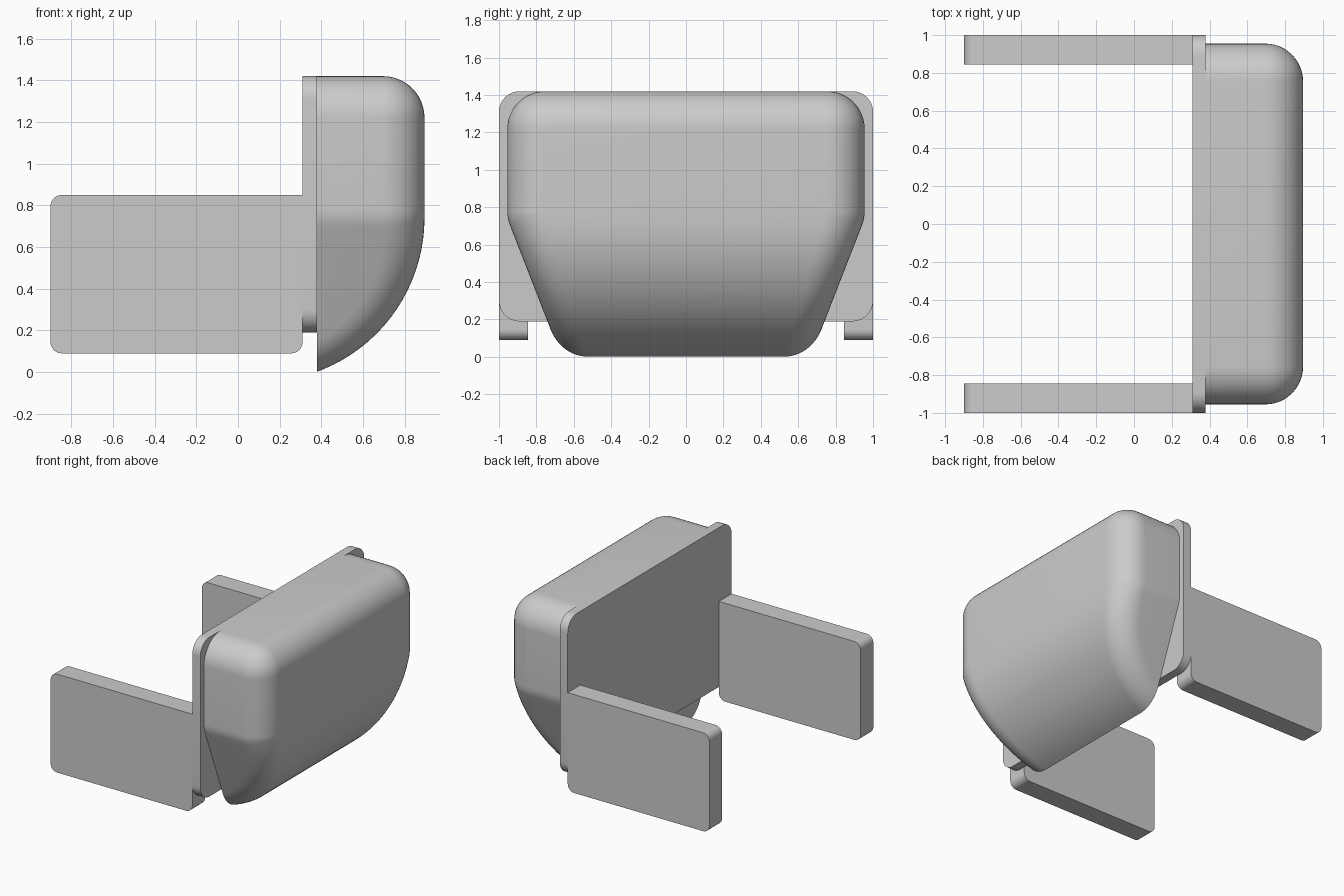
import bpy, bmesh
from math import radians, sin, cos, tan
from mathutils import Vector

if "Cube" in bpy.data.objects:
    bpy.data.objects.remove(bpy.data.objects["Cube"], do_unlink=True)

GREY = (0.6, 0.6, 0.6, 1)
grey = bpy.data.materials.new("plain_grey")
grey.use_nodes = True
grey.diffuse_color = GREY
grey.node_tree.nodes["Principled BSDF"].inputs["Base Color"].default_value = GREY


def finish(name, bm):
    """Turn a bmesh into a smooth object with sharp edges kept."""
    bmesh.ops.recalc_face_normals(bm, faces=bm.faces)
    mesh = bpy.data.meshes.new(name)
    bm.to_mesh(mesh)
    bm.free()
    mesh.materials.append(grey)
    mesh.shade_smooth()
    mesh.set_sharp_from_angle(angle=radians(30))
    obj = bpy.data.objects.new(name, mesh)
    bpy.context.collection.objects.link(obj)
    return obj


def rounded_slab(name, low, high, axis, radius, keep_square=lambda p: False):
    """Box whose edges along one axis are rounded, except those kept square."""
    low, high = Vector(low), Vector(high)
    bm = bmesh.new()
    bmesh.ops.create_cube(bm, size=1)
    for v in bm.verts:
        v.co = (low + high) / 2 + v.co * (high - low)
    edges = []
    for e in bm.edges:
        a, b = (v.co for v in e.verts)
        if abs((a - b)[axis]) > 0.01 and not keep_square((a + b) / 2):
            edges.append(e)
    bmesh.ops.bevel(bm, geom=edges, offset=radius, segments=10,
                    profile=0.5, affect='EDGES')
    return finish(name, bm)


# Mounting plate behind the pod
BACK, FRONT = 0.31, 0.378
rounded_slab("mounting_plate", (BACK, -1, 0.19), (FRONT, 1, 1.42), 0, 0.11)

# Two side arms, square where their top edge meets the plate
for side, inner, outer in (("right", -1, -0.845), ("left", 0.845, 1)):
    rounded_slab(side + "_arm", (-0.9, inner, 0.09), (BACK, outer, 0.85), 1, 0.055,
                 lambda p: p.x > 0 and p.z > 0.5)

# Pod: a fillet swept along the inset edge of the body, mirrored in y
R = 0.2                      # fillet radius
X, Y, TOP = 0.695, 0.755, 1.22   # inset depth, half width and top
KINK, ARC_Z = 0.777, 0.74    # where the sides and the belly begin to taper
BELLY = 0.5865               # inset belly radius
SLANT = radians(21.3)
STEPS = 12


def side_normal(a):
    return Vector((0, cos(a), -sin(a)))


def front_normal(a):
    return Vector((cos(a), 0, sin(a)))


def half_width(z):
    return Y - max(0, KINK - z) * tan(SLANT)


# Each station holds a point on the inset edge, the front and the side normal
stations = [(Vector((0, Y, TOP)), front_normal(radians(90)), side_normal(0))]
for i in range(STEPS + 1):
    stations.append((Vector((X, Y, TOP)),
                     front_normal(radians(90) * (1 - i / STEPS)), side_normal(0)))
for i in range(5):
    stations.append((Vector((X, Y, KINK)), front_normal(0), side_normal(SLANT * i / 4)))
for i in range(2 * STEPS + 1):
    n = front_normal(-radians(90) * i / (2 * STEPS))
    p = Vector((X - BELLY, 0, ARC_Z)) + n * BELLY
    p.y = half_width(p.z)
    stations.append((p, n, side_normal(SLANT)))

bm = bmesh.new()
rows = []
for p, front, side in stations:
    half = [p + R * front.slerp(side, i / STEPS) if hasattr(front, "slerp") and i not in (0, STEPS)
            else p + R * (front if i == 0 else side) for i in range(STEPS + 1)]
    half.append(Vector((0, half[-1].y, half[-1].z)))
    mirrored = [Vector((c.x, -c.y, c.z)) for c in reversed(half)]
    rows.append([bm.verts.new(c) for c in mirrored + half])
for a, b in zip(rows, rows[1:]):
    for i in range(len(a) - 1):
        bm.faces.new((a[i], a[i + 1], b[i + 1], b[i]))
bmesh.ops.remove_doubles(bm, verts=bm.verts, dist=1e-5)
bmesh.ops.dissolve_degenerate(bm, edges=bm.edges, dist=1e-5)

# Trim the pod flat at the plate and close its back
bmesh.ops.bisect_plane(bm, geom=bm.verts[:] + bm.edges[:] + bm.faces[:], dist=1e-6,
                       plane_co=(FRONT, 0, 0), plane_no=(1, 0, 0), clear_inner=True)
bmesh.ops.holes_fill(bm, edges=[e for e in bm.edges if e.is_boundary], sides=0)
finish("pod", bm)
